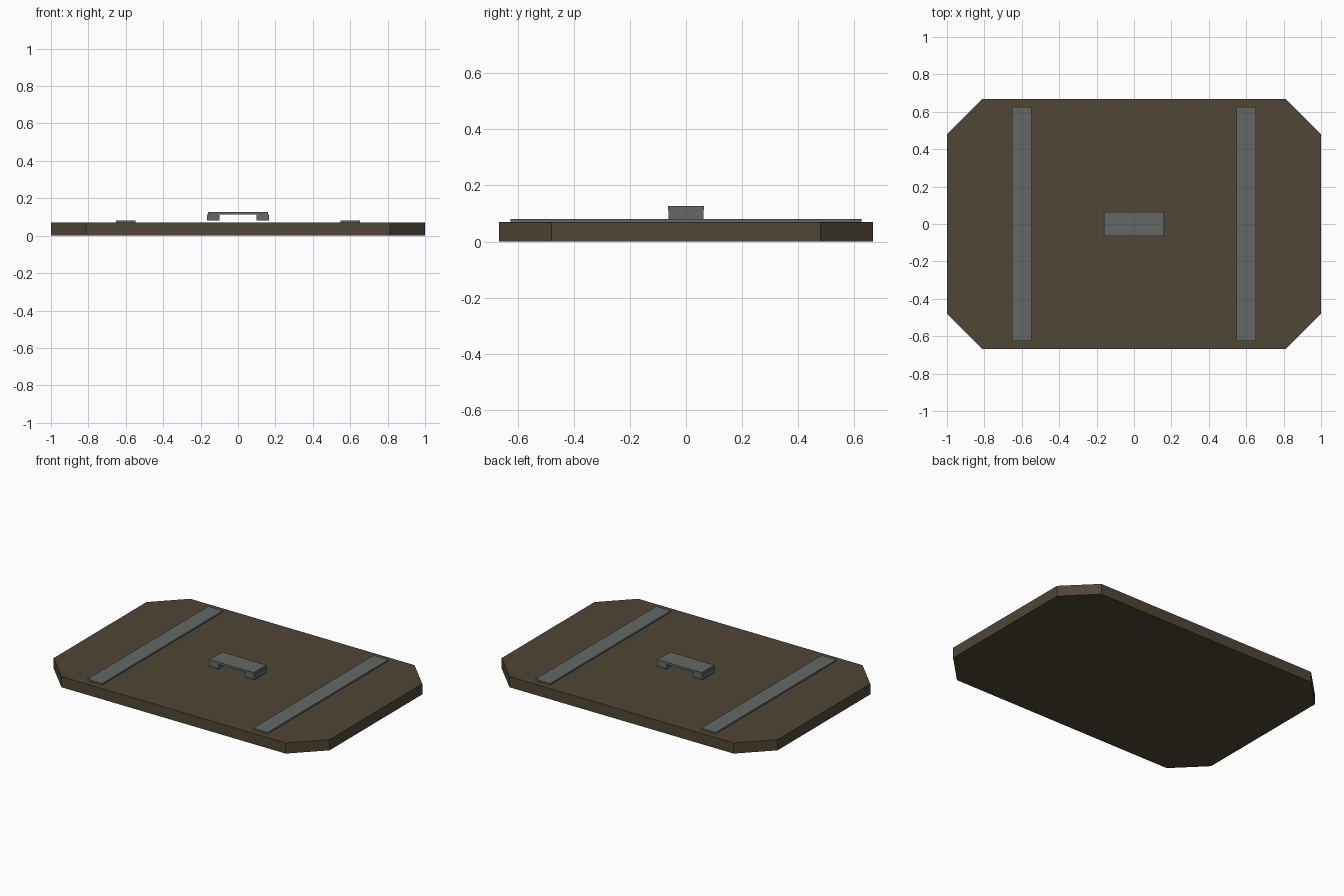
import bpy, bmesh

if "Cube" in bpy.data.objects:
    bpy.data.objects.remove(bpy.data.objects["Cube"])


def material(name, rgb):
    m = bpy.data.materials.new(name)
    m.diffuse_color = (*rgb, 1.0)
    m.use_nodes = True
    m.node_tree.nodes["Principled BSDF"].inputs["Base Color"].default_value = m.diffuse_color
    return m


brown = material("dark_brown", (0.080, 0.061, 0.035))
grey = material("metal_grey", (0.122, 0.141, 0.133))


def prism(name, outline, z0, z1, mat):
    """Extrude a flat outline from z0 up to z1."""
    bm = bmesh.new()
    face = bm.faces.new([bm.verts.new((x, y, z0)) for x, y in outline])
    ext = bmesh.ops.extrude_face_region(bm, geom=[face])
    for v in ext["geom"]:
        if isinstance(v, bmesh.types.BMVert):
            v.co.z = z1
    bmesh.ops.recalc_face_normals(bm, faces=bm.faces[:])
    mesh = bpy.data.meshes.new(name)
    bm.to_mesh(mesh)
    bm.free()
    mesh.materials.append(mat)
    ob = bpy.data.objects.new(name, mesh)
    bpy.context.collection.objects.link(ob)
    return ob


def box(name, x0, x1, half_y, z0, z1, mat):
    return prism(name, [(x0, -half_y), (x1, -half_y), (x1, half_y), (x0, half_y)], z0, z1, mat)


# Lid panel with cut corners
X, Y, C = 1.0, 0.667, 0.187
panel = [(X - C, -Y), (X, -Y + C), (X, Y - C), (X - C, Y)]
panel += [(-x, -y) for x, y in panel]
prism("lid_panel", panel, 0.0, 0.07, brown)

# Straps and handle feet, one on each side
for side, s in (("left", -1), ("right", 1)):
    a, b = sorted((s * 0.547, s * 0.653))
    box(f"strap_{side}", a, b, 0.625, 0.07, 0.08, grey)
    a, b = sorted((s * 0.098, s * 0.165))
    box(f"handle_foot_{side}", a, b, 0.063, 0.08, 0.112, grey)

# Handle bar across the feet
box("handle_bar", -0.16, 0.16, 0.065, 0.112, 0.126, grey)
